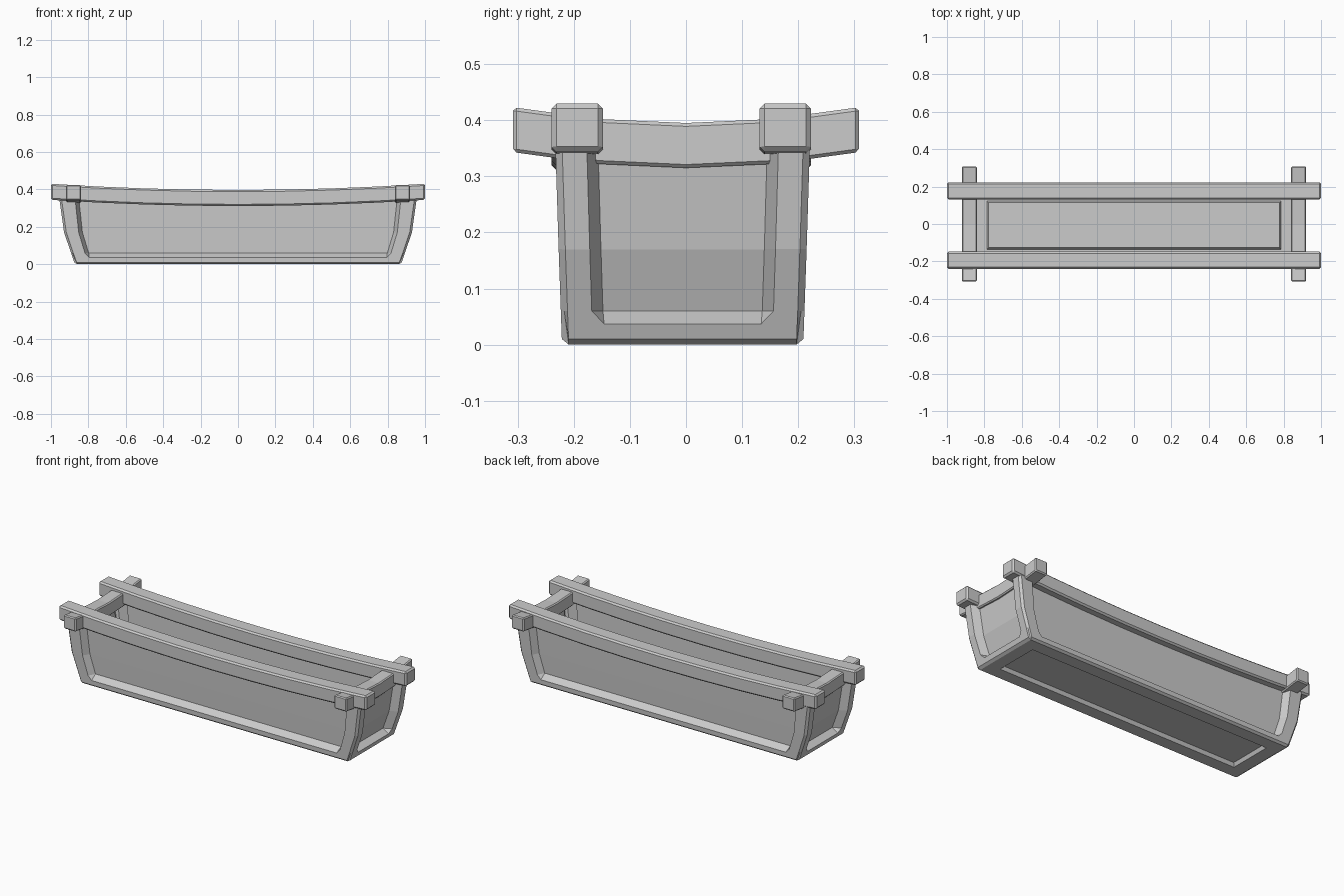
import bpy, bmesh
from mathutils import Vector

if "Cube" in bpy.data.objects:
    bpy.data.objects.remove(bpy.data.objects["Cube"])

TOP = 0.36      # walls end hidden inside the rails
CY = -0.006     # body sits slightly towards the front
C = 0.012       # corner chamfer


def lerp_profile(z, pts):
    for (z0, a), (z1, b) in zip(pts, pts[1:]):
        if z <= z1:
            return a + (b - a) * (z - z0) / (z1 - z0)
    return pts[-1][1]


def half_x(z):
    return lerp_profile(z, [(0, 0.872), (0.17, 0.93), (TOP, 0.957)])


def half_y(z):
    return lerp_profile(z, [(0, 0.215), (0.17, 0.221), (TOP, 0.227)])


def add_mesh(name, bm):
    bmesh.ops.remove_doubles(bm, verts=bm.verts, dist=1e-5)
    bmesh.ops.recalc_face_normals(bm, faces=bm.faces)
    me = bpy.data.meshes.new(name)
    bm.to_mesh(me)
    bm.free()
    ob = bpy.data.objects.new(name, me)
    bpy.context.collection.objects.link(ob)
    return ob


def add_wall(bm, along, out, sign, post_low, post_top, depth):
    """One wall: chamfered outer edge, U-shaped frame and sunken panel."""
    def point(s, z, d, axis_flip):
        a, b = s * axis_flip, sign * (out(z) - d)
        return (a, b + CY, z) if out is half_y else (b, a + CY, z)

    def post(z):
        return along(z) - (post_low + (post_top - post_low) * z / TOP)

    # half of each U-shaped loop, from the rim to the bottom: (s, z, depth)
    mids = (TOP, 0.17, 0.06)
    edge = [(along(z) - C / 2, z, C / 2) for z in mids] + [(along(0) - C, 0, C)]
    face = [(along(z) - C, z, 0) for z in mids] + [(along(0.01) - C, 0.01, 0)]
    opening = [(post(z), z, 0) for z in mids] + [(post(0.06) - 0.022, 0.037, 0)]
    panel = [(post(z) - 0.02, z, depth) for z in mids]
    panel.append(panel[-1])
    loops = []
    for half in (edge, face, opening, panel):
        pts = [point(*p, -1) for p in half] + [point(*p, 1) for p in reversed(half)]
        loops.append([bm.verts.new(p) for p in pts])
    for a, b in zip(loops, loops[1:]):
        for i in range(7):
            if (Vector(b[i].co) - Vector(b[i + 1].co)).length < 1e-6:
                bm.faces.new((a[i], a[i + 1], b[i]))
            else:
                bm.faces.new((a[i], a[i + 1], b[i + 1], b[i]))
    p = loops[-1]
    bm.faces.new((p[0], p[1], p[6], p[7]))
    bm.faces.new((p[1], p[2], p[5], p[6]))


# Trough body: four framed walls and a base with a sunken panel
bm = bmesh.new()
for sign in (-1, 1):
    add_wall(bm, half_x, half_y, sign, 0.072, 0.085, 0.04)
    add_wall(bm, half_y, half_x, sign, 0.055, 0.056, 0.045)
rings = []
for inset, z in ((C, 0), (0.085, 0), (0.095, 0.02)):
    hx, hy = half_x(0) - inset, half_y(0) - inset
    rings.append([bm.verts.new((sx * hx, sy * hy + CY, z))
                  for sx, sy in ((-1, -1), (1, -1), (1, 1), (-1, 1))])
for a, b in zip(rings, rings[1:]):
    for i in range(4):
        j = (i + 1) % 4
        bm.faces.new((a[i], a[j], b[j], b[i]))
bm.faces.new(rings[-1])
add_mesh("trough_body", bm)


def add_rail(name, axis, length, width, height, centre, rise, cuts, bevel):
    """Bevelled beam along one axis, sagging in the middle."""
    bm = bmesh.new()
    bmesh.ops.create_cube(bm, size=1)
    size = [width, width, height]
    size[axis] = length
    bmesh.ops.scale(bm, vec=size, verts=bm.verts)
    long_edges = [e for e in bm.edges
                  if abs(e.verts[0].co[axis] - e.verts[1].co[axis]) > length / 2]
    bmesh.ops.subdivide_edges(bm, edges=long_edges, cuts=cuts, use_grid_fill=True)
    for v in bm.verts:
        v.co.z += rise * (v.co[axis] / (length / 2)) ** 2
        v.co += Vector(centre)
    ob = add_mesh(name, bm)
    mod = ob.modifiers.new("bevel", 'BEVEL')
    mod.width = bevel
    mod.segments = 1
    mod.limit_method = 'ANGLE'


# Long rails on the front and back, cross rails at both ends
for name, y in (("front_rail", -0.194), ("back_rail", 0.177)):
    add_rail(name, 0, 2.0, 0.092, 0.086, (0, y, 0.354), 0.033, 7, 0.009)
for name, x in (("left_cross_rail", -0.88), ("right_cross_rail", 0.88)):
    add_rail(name, 1, 0.616, 0.08, 0.08, (x, 0, 0.355), 0.028, 3, 0.006)
